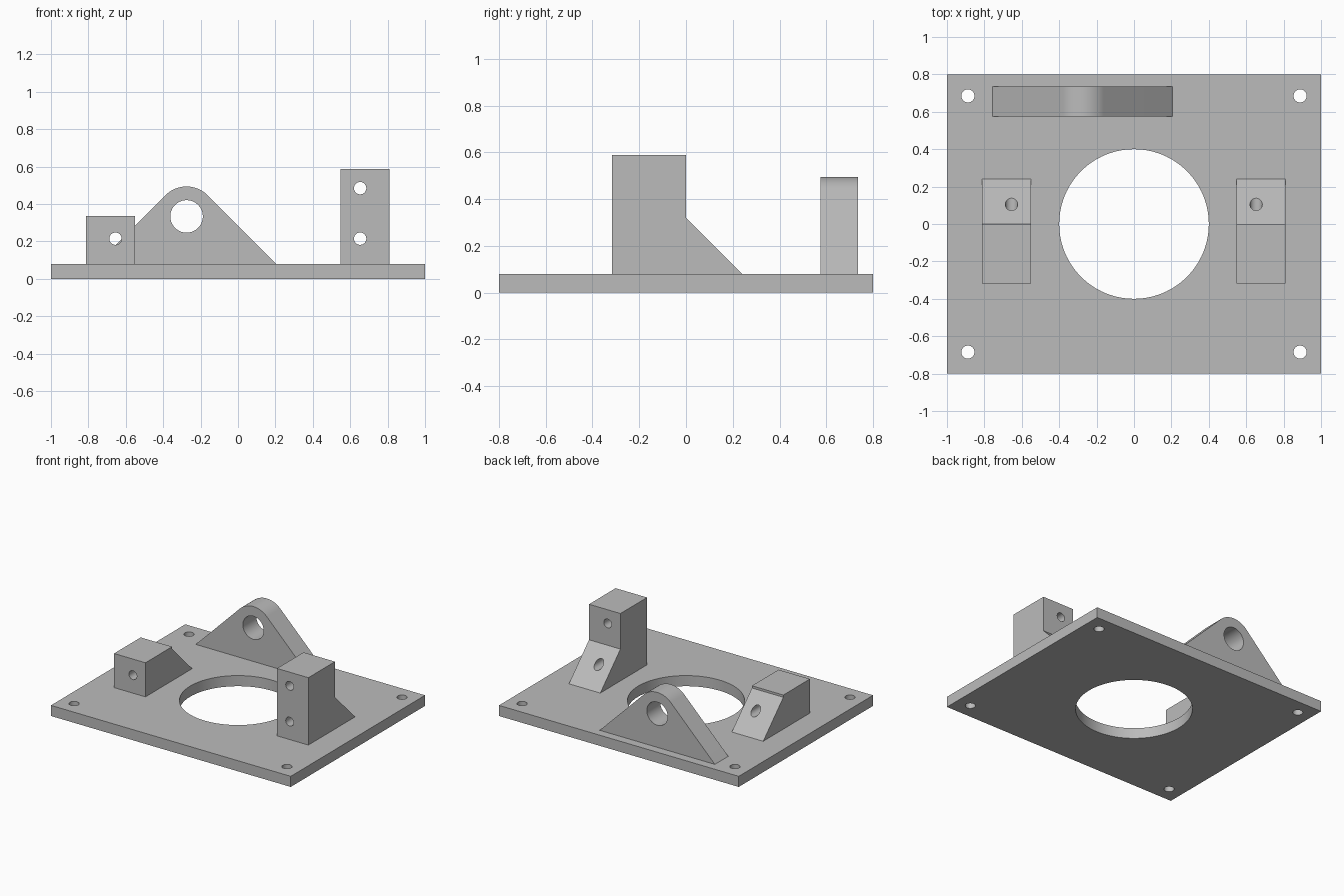
import bpy, bmesh, math
from mathutils import Matrix, Vector

cube = bpy.data.objects.get("Cube")
if cube:
    bpy.data.objects.remove(cube, do_unlink=True)

grey = bpy.data.materials.new("machined grey")
grey.use_nodes = True
grey.diffuse_color = (0.5, 0.5, 0.5, 1)
grey.node_tree.nodes["Principled BSDF"].inputs["Base Color"].default_value = (0.5, 0.5, 0.5, 1)

PLATE_TOP = 0.08


def prism(name, points, depth):
    """Solid made by extruding a closed outline of 3D points along depth."""
    bm = bmesh.new()
    face = bm.faces.new([bm.verts.new(p) for p in points])
    side = bmesh.ops.extrude_face_region(bm, geom=[face])["geom"]
    bmesh.ops.translate(bm, vec=depth, verts=[v for v in side if isinstance(v, bmesh.types.BMVert)])
    bmesh.ops.recalc_face_normals(bm, faces=bm.faces)
    mesh = bpy.data.meshes.new(name)
    bm.to_mesh(mesh)
    bm.free()
    mesh.materials.append(grey)
    obj = bpy.data.objects.new(name, mesh)
    bpy.context.collection.objects.link(obj)
    return obj


def drill(obj, holes, axis):
    """Cut through holes, given as (centre, radius), along Y or Z."""
    bm = bmesh.new()
    turn = Matrix.Rotation(math.pi / 2, 4, "X") if axis == "Y" else Matrix()
    for centre, radius in holes:
        bmesh.ops.create_cone(bm, cap_ends=True, segments=96 if radius > 0.2 else 48,
                              radius1=radius, radius2=radius, depth=3,
                              matrix=Matrix.Translation(centre) @ turn)
    mesh = bpy.data.meshes.new("hole_cutter")
    bm.to_mesh(mesh)
    bm.free()
    mesh.materials.append(grey)
    cutter = bpy.data.objects.new("hole_cutter", mesh)
    cutter.hide_render = True
    bpy.context.collection.objects.link(cutter)
    mod = obj.modifiers.new("holes", "BOOLEAN")
    mod.operation, mod.solver, mod.object = "DIFFERENCE", "EXACT", cutter
    bpy.context.view_layer.update()
    result = bpy.data.meshes.new_from_object(obj.evaluated_get(bpy.context.evaluated_depsgraph_get()))
    obj.modifiers.clear()
    obj.data = result
    bpy.data.objects.remove(cutter, do_unlink=True)


# Base plate with a large bore and four corner holes
corners = [(-1, -0.8, 0), (1, -0.8, 0), (1, 0.8, 0), (-1, 0.8, 0)]
plate = prism("base_plate", corners, Vector((0, 0, PLATE_TOP)))
drill(plate, [((0, 0, 0), 0.4)] +
      [((x, y, 0), 0.035) for x in (-0.888, 0.888) for y in (-0.685, 0.685)], "Z")


# Two upright blocks, each with a sloped foot at the back
def block(name, x, width, top, hole_x, hole_heights):
    side = [(-0.317, PLATE_TOP), (0.24, PLATE_TOP), (0, 0.32), (0, top), (-0.317, top)]
    obj = prism(name, [(x, y, z) for y, z in side], Vector((width, 0, 0)))
    drill(obj, [((hole_x, 0, z), 0.033) for z in hole_heights], "Y")
    return obj


short_block = block("short_block", -0.812, 0.262, 0.337, -0.655, [0.215])
tall_block = block("tall_block", 0.547, 0.262, 0.588, 0.653, [0.215, 0.485])

# Rounded lug: straight 45 degree flanks tangent to an arc around the pin hole
cx, cz, radius = -0.275, 0.334, 0.16
half = cz - PLATE_TOP + radius * math.sqrt(2)
steps = 24
outline = [(cx - half, PLATE_TOP), (cx + half, PLATE_TOP)]
for i in range(steps + 1):
    a = math.pi / 4 + math.pi / 2 * i / steps
    outline.append((cx + radius * math.cos(a), cz + radius * math.sin(a)))
lug = prism("pin_lug", [(x, 0.575, z) for x, z in outline], Vector((0, 0.16, 0)))
drill(lug, [((cx, 0.65, cz), 0.087)], "Y")

# Smooth the round walls, keep machined edges sharp
for obj in bpy.context.selected_objects:
    obj.select_set(False)
for obj in (plate, short_block, tall_block, lug):
    obj.select_set(True)
    bpy.context.view_layer.objects.active = obj
bpy.ops.object.shade_smooth_by_angle(angle=math.radians(25))
